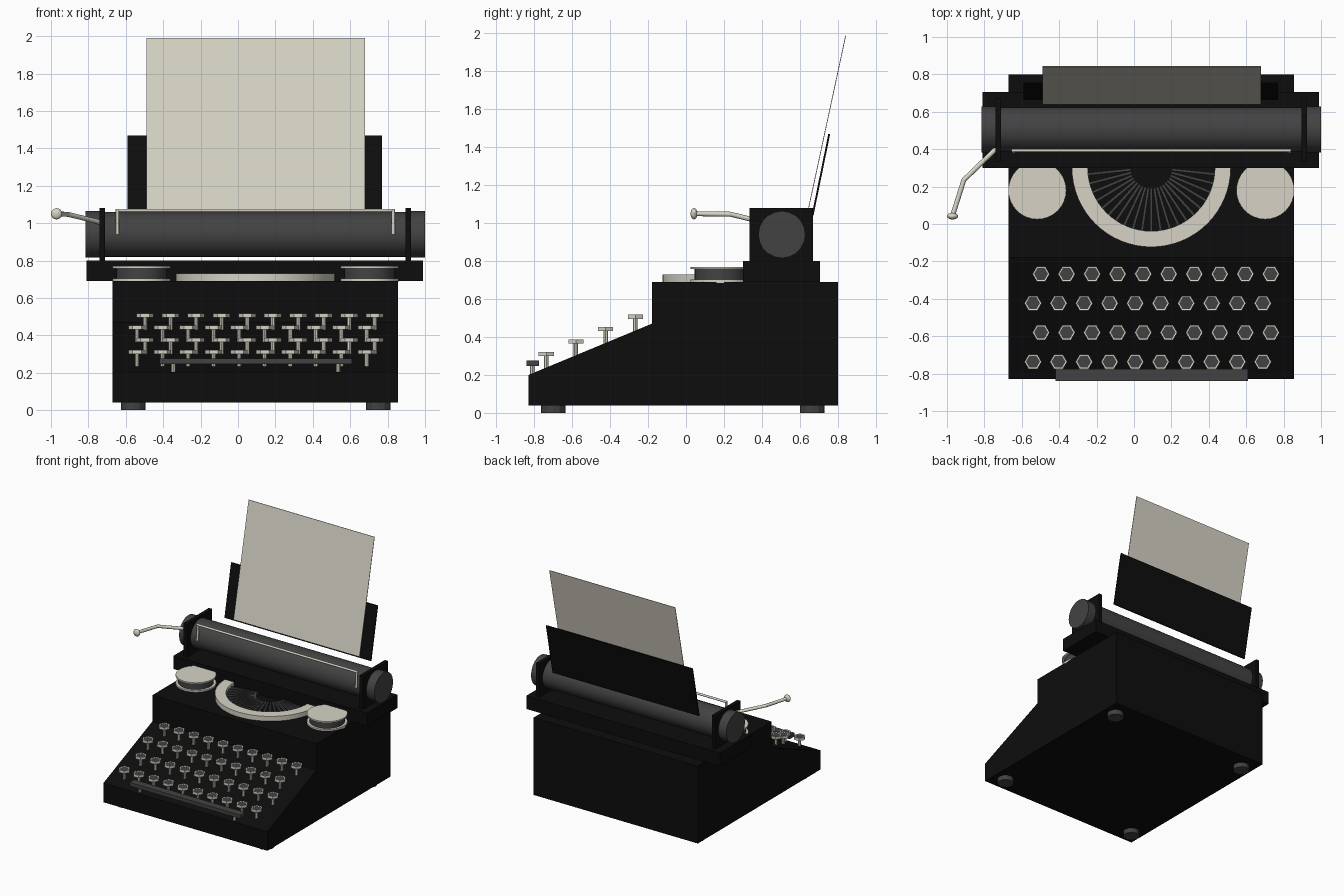
import bpy, bmesh, math
from mathutils import Vector, Matrix

if "Cube" in bpy.data.objects:
    bpy.data.objects.remove(bpy.data.objects["Cube"])

CX = 0.0925  # middle of the machine body


def material(name, rgb):
    m = bpy.data.materials.new(name)
    m.diffuse_color = (*rgb, 1)
    m.use_nodes = True
    m.node_tree.nodes["Principled BSDF"].inputs["Base Color"].default_value = m.diffuse_color
    return m


BLACK = material("black enamel", (0.004, 0.004, 0.004))
GREY = material("dark grey rubber", (0.055, 0.055, 0.055))
CREAM = material("warm ivory", (0.68, 0.65, 0.56))


def finish(name, bm, mats, smooth=False):
    bmesh.ops.recalc_face_normals(bm, faces=bm.faces)
    me = bpy.data.meshes.new(name)
    bm.to_mesh(me)
    bm.free()
    for m in mats:
        me.materials.append(m)
    ob = bpy.data.objects.new(name, me)
    bpy.context.collection.objects.link(ob)
    if smooth:
        bpy.context.view_layer.objects.active = ob
        ob.select_set(True)
        bpy.ops.object.shade_smooth_by_angle(angle=math.radians(35))
        ob.select_set(False)
    return ob


def box_into(bm, lo, hi, matrix=Matrix()):
    lo, hi = Vector(lo), Vector(hi)
    bmesh.ops.create_cube(bm, size=1, matrix=matrix @ Matrix.Translation((lo + hi) / 2)
                          @ Matrix.Diagonal((*(hi - lo), 1)))


def box(name, lo, hi, mat):
    bm = bmesh.new()
    box_into(bm, lo, hi)
    return finish(name, bm, [mat])


def rod_into(bm, a, b, r, sides=12, index=0):
    # capped cylinder from a to b
    a, b = Vector(a), Vector(b)
    rot = (b - a).to_track_quat('Z', 'Y').to_matrix().to_4x4()
    res = bmesh.ops.create_cone(bm, cap_ends=True, segments=sides, radius1=r, radius2=r,
                                depth=(b - a).length,
                                matrix=Matrix.Translation((a + b) / 2) @ rot)
    for f in {f for v in res["verts"] for f in v.link_faces}:
        f.material_index = index


def rod(name, a, b, r, mat, sides=32, smooth=True):
    bm = bmesh.new()
    rod_into(bm, a, b, r, sides)
    return finish(name, bm, [mat], smooth)


def prism(name, profile, x0, x1, mat):
    # extrude a (y, z) outline along x
    bm = bmesh.new()
    f = bm.faces.new([bm.verts.new((x0, y, z)) for y, z in profile])
    ext = bmesh.ops.extrude_face_region(bm, geom=[f])["geom"]
    bmesh.ops.translate(bm, vec=(x1 - x0, 0, 0),
                        verts=[v for v in ext if isinstance(v, bmesh.types.BMVert)])
    return finish(name, bm, [mat])


# body with sloping keyboard deck
prism("body", [(-0.83, 0.04), (0.80, 0.04), (0.80, 0.69), (-0.18, 0.69),
               (-0.18, 0.47), (-0.83, 0.20)], -0.67, 0.855, BLACK)

# feet
for x in (-0.56, 0.75):
    for y in (-0.70, 0.665):
        rod("foot", (x, y, 0), (x, y, 0.045), 0.065, GREY, 12, False)

# carriage, end plates, roller and its knobs
box("carriage", (-0.81, 0.30, 0.69), (0.99, 0.705, 0.80), BLACK)
for x in (-0.74, 0.895):
    box("carriage_end_plate", (x, 0.335, 0.80), (x + 0.03, 0.67, 1.08), BLACK)
RY, RZ = 0.505, 0.94
rod("roller", (-0.72, RY, RZ), (0.91, RY, RZ), 0.12, GREY, 32)
for x in (-0.815, 0.92):
    rod("roller_knob", (x, RY, RZ), (x + 0.08, RY, RZ), 0.124, GREY, 20)

# paper bail: a bar with a short leg at each end
bm = bmesh.new()
rod_into(bm, (-0.655, 0.393, 1.068), (0.84, 0.393, 1.068), 0.009)
for x in (-0.645, 0.83):
    rod_into(bm, (x, 0.384, 0.94), (x, 0.39, 1.07), 0.009)
finish("paper_bail", bm, [CREAM], True)

# return lever with a flattened grip
path = [(-0.725, 0.415, 1.0), (-0.755, 0.385, 1.01), (-0.91, 0.235, 1.047), (-0.97, 0.045, 1.05)]
bm = bmesh.new()
for a, b in zip(path, path[1:]):
    rod_into(bm, a, b, 0.013)
for p in path[1:3]:
    bmesh.ops.create_uvsphere(bm, u_segments=12, v_segments=8, radius=0.013,
                              matrix=Matrix.Translation(p))
bmesh.ops.create_uvsphere(bm, u_segments=16, v_segments=10, radius=0.03,
                          matrix=Matrix.Translation((-0.97, 0.042, 1.05))
                          @ Matrix.Diagonal((1, 0.6, 1, 1)))
finish("return_lever", bm, [CREAM], True)

# paper rest and sheet, both leaning back
prism("paper_rest", [(0.662, 1.04), (0.672, 1.04), (0.76, 1.47), (0.75, 1.47)],
      -0.59, 0.77, BLACK)
prism("paper_sheet", [(0.640, 1.06), (0.644, 1.06), (0.844, 1.99), (0.840, 1.99)],
      -0.49, 0.68, CREAM)

# ribbon spools
for x in (-0.517, 0.702):
    y = 0.18
    bm = bmesh.new()
    rod_into(bm, (x, y, 0.685), (x, y, 0.703), 0.155, 32, 0)
    rod_into(bm, (x, y, 0.70), (x, y, 0.76), 0.135, 32, 1)
    rod_into(bm, (x, y, 0.758), (x, y, 0.77), 0.155, 32, 0)
    finish("ribbon_spool", bm, [CREAM, GREY], True)

# half ring around the type basket
bm = bmesh.new()
N, HUB = 32, 0.302
rings = []
for i in range(N + 1):
    a = math.pi + math.pi * i / N
    rings.append([bm.verts.new((CX + r * math.cos(a), HUB + r * math.sin(a), z))
                  for r, z in ((0.34, 0.685), (0.425, 0.685), (0.425, 0.73), (0.34, 0.73))])
for p, q in zip(rings, rings[1:]):
    for k in range(4):
        bm.faces.new((p[k], p[(k + 1) % 4], q[(k + 1) % 4], q[k]))
bm.faces.new(rings[0])
bm.faces.new(rings[-1])
finish("basket_ring", bm, [CREAM], True)

# fan of type bars
bm = bmesh.new()
BARS = 21
for i in range(BARS):
    a = math.pi + math.radians(6 + 168 * i / (BARS - 1))
    m = Matrix.Translation((CX, HUB, 0)) @ Matrix.Rotation(a, 4, 'Z')
    box_into(bm, (0.11, -0.007, 0.688), (0.342, 0.007, 0.708), m)
finish("type_bars", bm, [GREY])

# keys: stem, hexagonal rim and grey cap, in four staggered rows
for row in range(4):
    y = -0.267 - 0.1565 * row
    top = 0.518 - 0.0655 * row
    deck = 0.20 + (y + 0.83) * 0.27 / 0.65
    for col in range(10):
        x = (-0.497 if row % 2 == 0 else -0.54) + 0.1365 * col
        bm = bmesh.new()
        rod_into(bm, (x, y, deck - 0.012), (x, y, top - 0.015), 0.012, 8, 0)
        res = bmesh.ops.create_cone(bm, cap_ends=True, segments=6, radius1=0.046, radius2=0.046,
                                    depth=0.022, matrix=Matrix.Translation((x, y, top - 0.011))
                                    @ Matrix.Rotation(math.radians(30), 4, 'Z'))
        # turn the rim so that corners point left and right
        vs = res["verts"]
        ang = min(math.atan2(v.co.y - y, v.co.x - x) % (math.pi / 3) for v in vs)
        bmesh.ops.rotate(bm, cent=(x, y, 0), verts=vs, matrix=Matrix.Rotation(-ang, 3, 'Z'))
        bm.normal_update()
        cap = max(bm.faces, key=lambda f: f.calc_center_median().z)
        bmesh.ops.inset_region(bm, faces=[cap], thickness=0.009, depth=-0.002)
        cap.material_index = 1
        finish("key", bm, [CREAM, GREY])

# space bar on two stems
box("space_bar", (-0.42, -0.84, 0.247), (0.61, -0.776, 0.277), GREY)
for x in (-0.345, 0.535):
    rod("space_bar_stem", (x, -0.81, 0.20), (x, -0.81, 0.255), 0.012, CREAM, 8, False)
